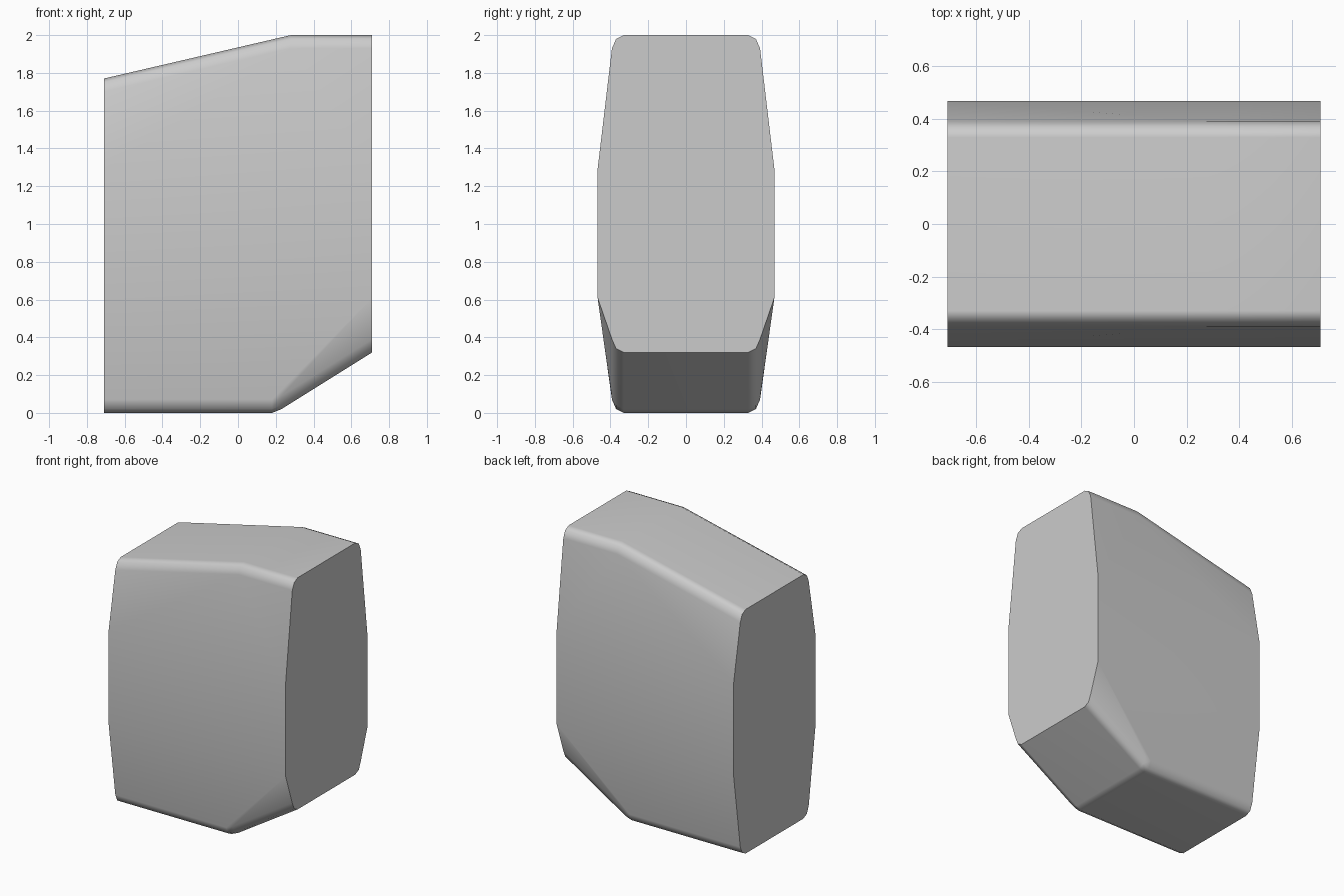
import bpy
import bmesh
import math

cube = bpy.data.objects.get("Cube")
if cube:
    bpy.data.objects.remove(cube, do_unlink=True)

LEFT, RIGHT = -0.71, 0.71
# Rounded rim corner: (half width, distance in from the rim)
RIM = [(0.33, 0.0), (0.37, 0.02), (0.392, 0.07)]
# Rim heights along the length: (x, z)
TOP = [(LEFT, 1.77), (0.28, 2.0), (RIGHT, 2.0)]
BOTTOM = [(LEFT, 0.0), (0.18, 0.0), (0.23, 0.02), (RIGHT, 0.32)]

points = []
for profile, direction in ((TOP, -1), (BOTTOM, 1)):
    for x, z in profile:
        for half_width, inset in RIM:
            points.append((x, half_width, z + direction * inset))

# Widest band along the flanks
for x in (LEFT, RIGHT):
    for z in (0.61, 1.29):
        points.append((x, 0.468, z))

# Convex shell over the mirrored points
bm = bmesh.new()
for x, y, z in points:
    for side in (-1, 1):
        bm.verts.new((x, side * y, z))
hull = bmesh.ops.convex_hull(bm, input=bm.verts[:])
loose = [v for v in bm.verts if not v.link_faces]
bmesh.ops.delete(bm, geom=loose, context="VERTS")
bmesh.ops.dissolve_limit(bm, angle_limit=math.radians(0.3),
                         verts=bm.verts[:], edges=bm.edges[:])
bmesh.ops.recalc_face_normals(bm, faces=bm.faces[:])

mesh = bpy.data.meshes.new("body_block")
bm.to_mesh(mesh)
bm.free()
body = bpy.data.objects.new("body_block", mesh)
bpy.context.collection.objects.link(body)

# Plain grey material
grey = bpy.data.materials.new("light_grey")
grey.use_nodes = True
colour = (0.6, 0.6, 0.6, 1.0)
grey.diffuse_color = colour
grey.node_tree.nodes["Principled BSDF"].inputs["Base Color"].default_value = colour
mesh.materials.append(grey)

# Soft flanks with crisp end caps
bpy.ops.object.select_all(action="DESELECT")
body.select_set(True)
bpy.context.view_layer.objects.active = body
bpy.ops.object.shade_smooth_by_angle(angle=math.radians(40))
weighted = body.modifiers.new("even_shading", "WEIGHTED_NORMAL")
weighted.keep_sharp = True
